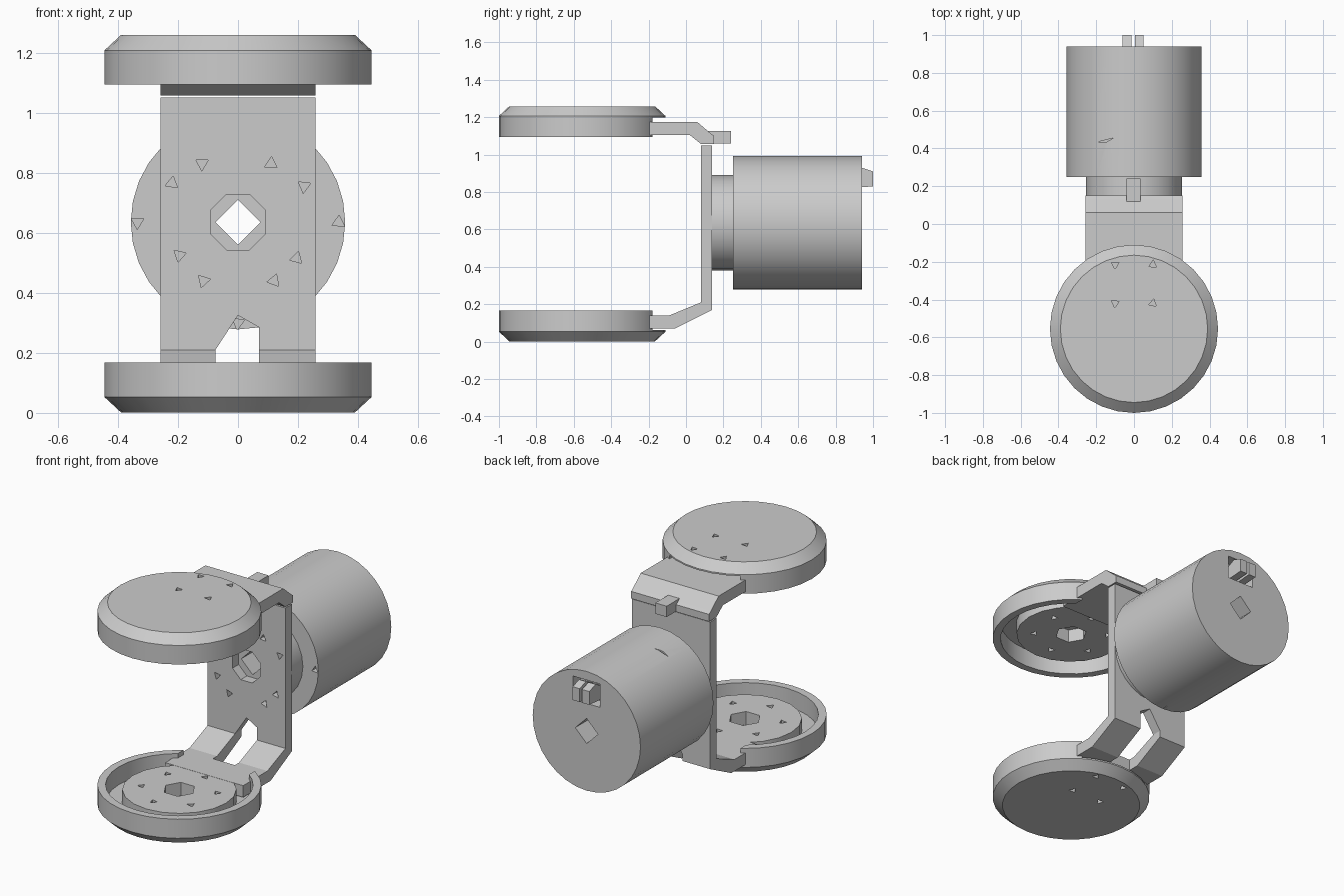
import bpy, bmesh, math
from mathutils import Matrix, Vector

if "Cube" in bpy.data.objects:
    bpy.data.objects.remove(bpy.data.objects["Cube"])

grey = bpy.data.materials.new("plain grey")
grey.diffuse_color = (0.6, 0.6, 0.6, 1)
grey.use_nodes = True
grey.node_tree.nodes["Principled BSDF"].inputs["Base Color"].default_value = grey.diffuse_color
AXIS_Z = 0.635      # motor axis height
CAP_Y = -0.555      # centre of both wheels caps


def finish(name, bm, mat=None):
    if mat:
        bm.transform(mat)
    bmesh.ops.recalc_face_normals(bm, faces=bm.faces)
    me = bpy.data.meshes.new(name)
    bm.to_mesh(me)
    bm.free()
    me.materials.append(grey)
    ob = bpy.data.objects.new(name, me)
    bpy.context.collection.objects.link(ob)
    return ob


def extrude(name, pts, lo, hi, axis):
    """Extrude a 2D outline: axis x uses (y,z), y uses (x,z), z uses (x,y)."""
    put = {'x': lambda a, b, c: (c, a, b), 'y': lambda a, b, c: (a, c, b),
           'z': lambda a, b, c: (a, b, c)}[axis]
    bm = bmesh.new()
    f = bm.faces.new([bm.verts.new(put(a, b, lo)) for a, b in pts])
    r = bmesh.ops.extrude_face_region(bm, geom=[f])
    move = Vector(put(0, 0, hi - lo))
    for v in r['geom']:
        if isinstance(v, bmesh.types.BMVert):
            v.co += move
    return finish(name, bm)


def ngon(cx, cy, r, n, turn=0.0):
    return [(cx + r * math.cos(turn + math.tau * i / n),
             cy + r * math.sin(turn + math.tau * i / n)) for i in range(n)]


def rect(x0, x1, y0, y1):
    return [(x0, y0), (x1, y0), (x1, y1), (x0, y1)]


def cut(ob, cutters):
    bpy.context.view_layer.objects.active = ob
    for c in cutters:
        m = ob.modifiers.new("cut", 'BOOLEAN')
        m.operation, m.solver, m.object = 'DIFFERENCE', 'EXACT', c
        bpy.ops.object.modifier_apply(modifier=m.name)
        bpy.data.objects.remove(c)


def tri_holes(spots, lo, hi, axis):
    return [extrude("hole_cutter", ngon(a, b, 0.024, 3, 0.5 + i), lo, hi, axis)
            for i, (a, b) in enumerate(spots)]


def lathe(name, prof, n, mat):
    bm = bmesh.new()
    vs = [bm.verts.new((r, 0, z)) for r, z in prof]
    es = [bm.edges.new(p) for p in zip(vs, vs[1:])]
    bmesh.ops.spin(bm, geom=vs + es, axis=(0, 0, 1), cent=(0, 0, 0),
                   angle=math.tau, steps=n)
    bmesh.ops.remove_doubles(bm, verts=bm.verts, dist=1e-4)
    return finish(name, bm, mat)


def flip(ob):
    """Mirror an object into the upper half."""
    ob.data.transform(Matrix.Translation((0, 0, 1.26)) @ Matrix.Diagonal((1, 1, -1, 1)))
    ob.data.flip_normals()


smooth = []

# motor can with shaft hole, connector pocket and small holes
can = extrude("motor_can", ngon(0, AXIS_Z, 0.357, 32), 0.25, 0.94, 'y')
cut(can, [extrude("shaft_cutter", ngon(0, AXIS_Z, 0.075, 4), 0.2, 1.0, 'y'),
          extrude("pocket_cutter", rect(-0.09, 0.09, 0.80, 0.94), 0.87, 1.0, 'y')]
    + tri_holes([(-0.335, AXIS_Z), (0.335, AXIS_Z), (0, 0.30)], 0.2, 0.29, 'y')
    + [extrude("nick_cutter", [(-0.19, 0.435), (-0.11, 0.455), (-0.15, 0.432)],
               0.93, 1.0, 'z')])
smooth.append(can)

# neck between motor and bracket
neck = extrude("motor_neck", ngon(0, AXIS_Z, 0.255, 24), 0.138, 0.252, 'y')
cut(neck, [extrude("shaft_cutter", ngon(0, AXIS_Z, 0.075, 4), 0.1, 0.3, 'y')])
smooth.append(neck)

# connector pins at the back
for x0, x1, nm in ((-0.06, -0.012, "left"), (0.004, 0.05, "right")):
    extrude("connector_pin_" + nm, [(0.86, 0.89), (0.94, 0.93), (1.0, 0.91),
                                    (1.0, 0.83), (0.86, 0.82)], x0, x1, 'x')

# bracket: upright plate bent forward into the lower arm
bracket = extrude("bracket", [(0.14, 1.05), (0.14, 0.17), (-0.06, 0.07), (-0.32, 0.07),
                              (-0.32, 0.14), (-0.09, 0.14), (0.08, 0.21), (0.08, 1.05)],
                  -0.258, 0.258, 'x')
slot = [(-0.075, 0.04), (0.07, 0.04), (0.07, 0.285), (0, 0.325), (-0.075, 0.21)]
cut(bracket, [extrude("slot_cutter", slot, -0.13, 0.3, 'y'),
              extrude("centre_cutter", ngon(0, AXIS_Z, 0.1, 8, math.pi / 8), 0.0, 0.3, 'y')]
    + tri_holes([(-0.12, 0.83), (0.11, 0.83), (0.22, 0.755), (-0.22, 0.765),
                 (-0.195, 0.525), (0.195, 0.515), (-0.115, 0.44), (0.12, 0.44)],
                0.0, 0.115, 'y'))

# upper arm with its rear tab
extrude("upper_arm", [(-0.32, 1.105), (0.02, 1.105), (0.08, 1.057), (0.15, 1.057),
                      (0.15, 1.10), (0.13, 1.115), (0.06, 1.175), (-0.32, 1.175)],
        -0.258, 0.258, 'x')
extrude("arm_tab", rect(0.09, 0.24, 1.06, 1.125), -0.04, 0.035, 'x')

# hollow round caps with inner mounting discs, lower and upper
cap_prof = [(0, 0.002), (0.39, 0.002), (0.445, 0.053), (0.445, 0.167),
            (0.40, 0.167), (0.40, 0.06), (0, 0.06)]
for side in ("lower", "upper"):
    cap = lathe(side + "_cap", cap_prof, 32, Matrix.Translation((0, CAP_Y, 0)))
    cut(cap, [extrude("notch_cutter", rect(-0.235, 0.235, -0.3, 0.1), 0.062, 0.3, 'z')]
        + tri_holes([(-0.1, -0.215), (0.1, -0.215), (-0.1, -0.42), (0.1, -0.42)],
                    -0.1, 0.03, 'z'))
    disc = extrude(side + "_mount_disc", ngon(0, CAP_Y, 0.31, 20), 0.058, 0.139, 'z')
    cut(disc, [extrude("disc_cutter", ngon(0, CAP_Y, 0.09, 6), 0.0, 0.3, 'z')]
        + tri_holes(ngon(0, CAP_Y, 0.21, 6, 0.4), 0.11, 0.2, 'z'))
    if side == "upper":
        flip(cap)
        flip(disc)
    smooth += [cap, disc]

# smooth round sides, keep edges crisp
for ob in smooth:
    bpy.ops.object.select_all(action='DESELECT')
    ob.select_set(True)
    bpy.context.view_layer.objects.active = ob
    bpy.ops.object.shade_smooth_by_angle(angle=math.radians(25))
